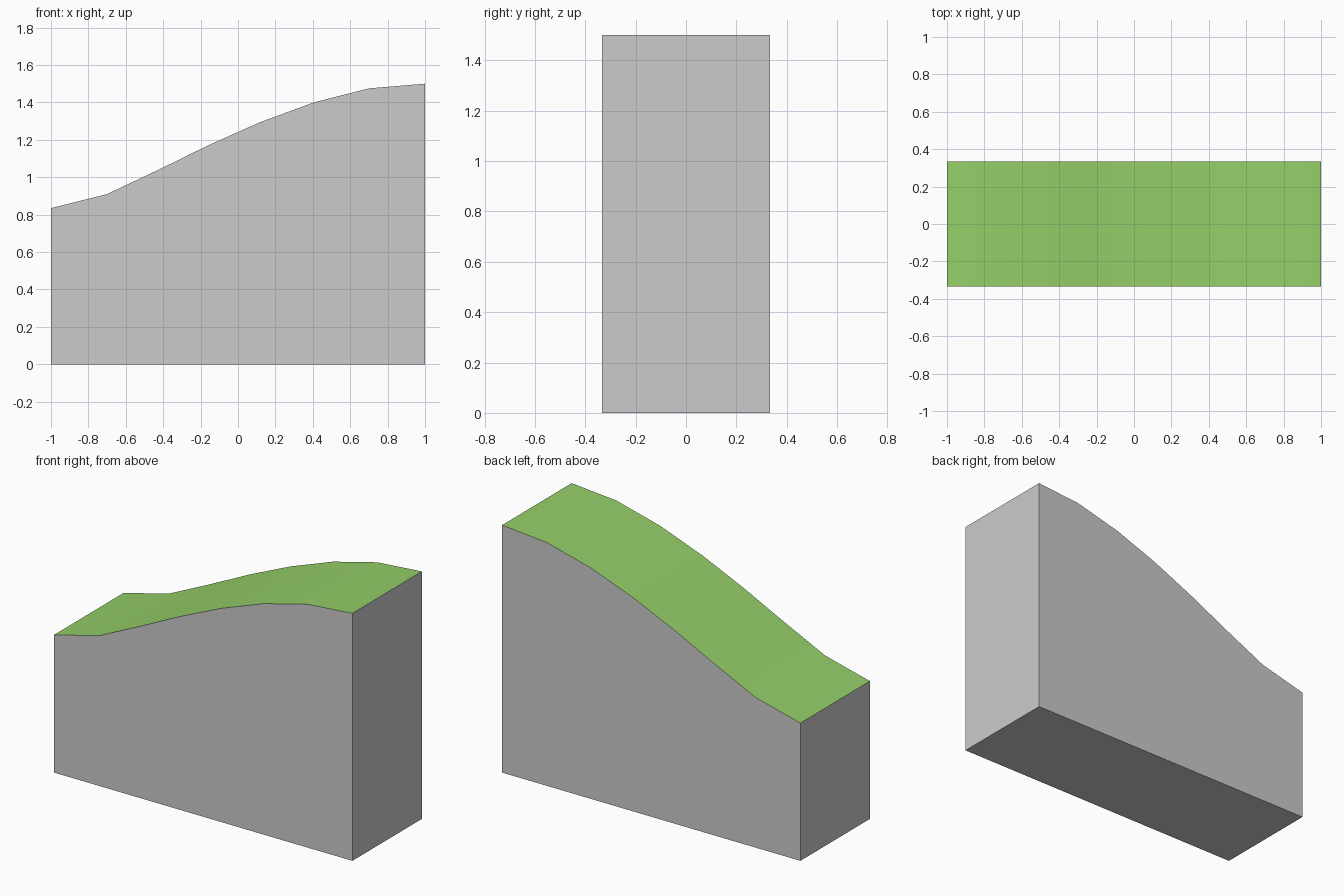
import bpy
import bmesh

if "Cube" in bpy.data.objects:
    bpy.data.objects.remove(bpy.data.objects["Cube"])

HALF_WIDTH = 0.333
# Slope profile (x, z), low end to high end
SLOPE = [(-1.0, 0.835), (-0.70, 0.91), (-0.425, 1.04), (-0.15, 1.175),
         (0.12, 1.295), (0.405, 1.40), (0.70, 1.475), (1.0, 1.50)]


def make_object(name, bm):
    mesh = bpy.data.meshes.new(name)
    bm.to_mesh(mesh)
    bm.free()
    obj = bpy.data.objects.new(name, mesh)
    bpy.context.collection.objects.link(obj)
    return obj


def add_rows(bm, profile):
    """Profile vertices on the front and back planes."""
    return [[bm.verts.new((x, y, z)) for x, z in profile]
            for y in (-HALF_WIDTH, HALF_WIDTH)]


# Ground block: front, back, two ends and underside, open under the grass
bm = bmesh.new()
front, back = add_rows(bm, [(1.0, 0.0)] + SLOPE[::-1] + [(-1.0, 0.0)])
n = len(front)
bm.faces.new(front)
bm.faces.new(back[::-1])
for i in (0, n - 2, n - 1):
    j = (i + 1) % n
    bm.faces.new((front[j], front[i], back[i], back[j]))
make_object("ground_block", bm)

# Grass surface along the slope
bm = bmesh.new()
front, back = add_rows(bm, SLOPE)
for i in range(len(SLOPE) - 1):
    bm.faces.new((front[i], front[i + 1], back[i + 1], back[i])).smooth = True
grass = make_object("grass_top", bm)

green = bpy.data.materials.new("grass_green")
green.diffuse_color = (0.30, 0.62, 0.14, 1.0)
green.use_nodes = True
green.node_tree.nodes["Principled BSDF"].inputs["Base Color"].default_value = green.diffuse_color
grass.data.materials.append(green)
